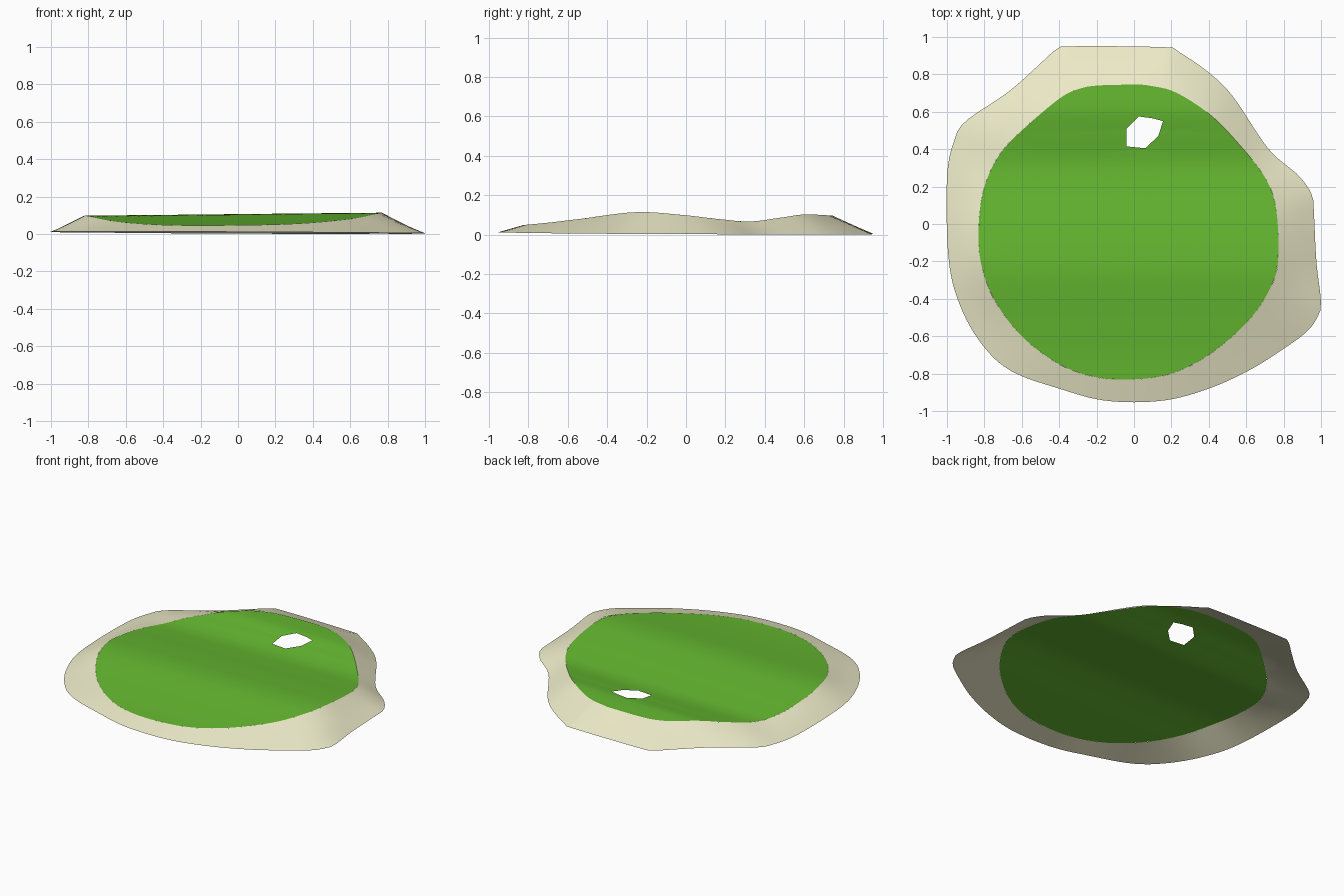
import bpy, bmesh, math
from mathutils import Vector

if "Cube" in bpy.data.objects:
    bpy.data.objects.remove(bpy.data.objects["Cube"])

# Outlines read counter-clockwise or clockwise; only their shape matters
GREEN = [(-.2,.74),(0,.745),(.08,.74),(.22,.705),(.4,.59),(.55,.44),(.7,.25),(.76,.08),
         (.77,-.2),(.72,-.36),(.6,-.53),(.4,-.7),(.2,-.8),(0,-.83),(-.2,-.82),(-.4,-.75),
         (-.6,-.6),(-.75,-.4),(-.82,-.2),(-.83,0),(-.8,.2),(-.72,.37),(-.6,.5),(-.4,.67),(-.3,.72)]
OUTER = [(-.34,.95),(.17,.945),(.24,.92),(.4,.81),(.53,.68),(.72,.4),(.88,.26),(.95,.16),(.96,.1),
         (.975,-.2),(1,-.42),(.98,-.5),(.92,-.58),(.78,-.68),(.62,-.78),(.4,-.88),(.15,-.945),
         (-.15,-.945),(-.4,-.88),(-.65,-.79),(-.8,-.66),(-.92,-.46),(-.99,-.2),(-1,.25),
         (-.96,.45),(-.9,.55),(-.68,.7),(-.52,.84),(-.42,.93)]
HOLE = [(-.04,.51),(.025,.575),(.1,.565),(.155,.55),(.13,.47),(.06,.405),(-.04,.415)]
PROFILE = [(-.83,.047),(-.57,.07),(-.25,.106),(0,.09),(.2,.068),(.33,.06),(.5,.083),(.6,.098),(.75,.095)]


def catmull(a, b, c, d, t):
    return .5 * (2*b + (c-a)*t + (2*a-5*b+4*c-d)*t*t + (3*b-a-3*c+d)*t**3)


def smooth_loop(pts, steps=6):
    v = [Vector(p) for p in pts]
    n = len(v)
    return [catmull(v[i-1], v[i], v[(i+1) % n], v[(i+2) % n], k/steps)
            for i in range(n) for k in range(steps)]


def height(x, y):
    """Rolling height of the green: profile along y with a slight tilt in x."""
    p = PROFILE
    y = min(max(y, p[0][0]), p[-1][0])
    i = next(k for k in range(len(p)-1) if y <= p[k+1][0])
    z = [p[min(max(j, 0), len(p)-1)][1] for j in range(i-1, i+3)]
    t = (y - p[i][0]) / (p[i+1][0] - p[i][0])
    return catmull(*z, t) + .01 * x


def ray_point(loop, c, ang):
    """Where a ray from c meets the loop."""
    d = Vector((math.cos(ang), math.sin(ang)))
    for i, b in enumerate(loop):
        a, e = loop[i-1] - c, b - loop[i-1]
        den = d.cross(e)
        if abs(den) < 1e-9:
            continue
        r, s = a.cross(e)/den, a.cross(d)/den
        if r > 0 and -1e-6 <= s <= 1 + 1e-6:
            return c + d*r


def loft(name, inner, outer, c, rings, zfunc, angles, color):
    bm = bmesh.new()
    rows = []
    for k in range(rings + 1):
        t = k / rings
        row = []
        for a in angles:
            pi, po = ray_point(inner, c, a), ray_point(outer, c, a)
            p = pi.lerp(po, t)
            row.append(bm.verts.new((p.x, p.y, zfunc(p, pi, po, t))))
        rows.append(row)
    n = len(angles)
    for r0, r1 in zip(rows, rows[1:]):
        for i in range(n):
            j = (i+1) % n
            bm.faces.new((r0[i], r1[i], r1[j], r0[j])).smooth = True
    me = bpy.data.meshes.new(name)
    bm.to_mesh(me)
    bm.free()
    mat = bpy.data.materials.new(name)
    mat.diffuse_color = color
    mat.use_nodes = True
    mat.node_tree.nodes["Principled BSDF"].inputs["Base Color"].default_value = mat.diffuse_color
    me.materials.append(mat)
    bpy.context.collection.objects.link(bpy.data.objects.new(name, me))


green, outer = smooth_loop(GREEN), smooth_loop(OUTER)
hole = [Vector(p) for p in HOLE]

# Rolling green surface with an angular hole (rays include the hole corners)
hc = Vector((.055, .49))
corners = [math.atan2(p.y-hc.y, p.x-hc.x) for p in hole]
angles = sorted(corners + [2*math.pi*i/120 - math.pi + .011 for i in range(120)])
loft("putting_green", hole, green, hc, 24,
     lambda p, pi, po, t: height(p.x, p.y), angles, (.13, .48, .03, 1))

# Sloping sandy border down to the ground
loft("sand_border", green, outer, Vector((0, 0)), 3,
     lambda p, pi, po, t: height(*pi)*(1-t) + t*max(0, .007 - .005*po.x - .005*po.y),
     [2*math.pi*i/144 for i in range(144)], (.85, .83, .58, 1))
